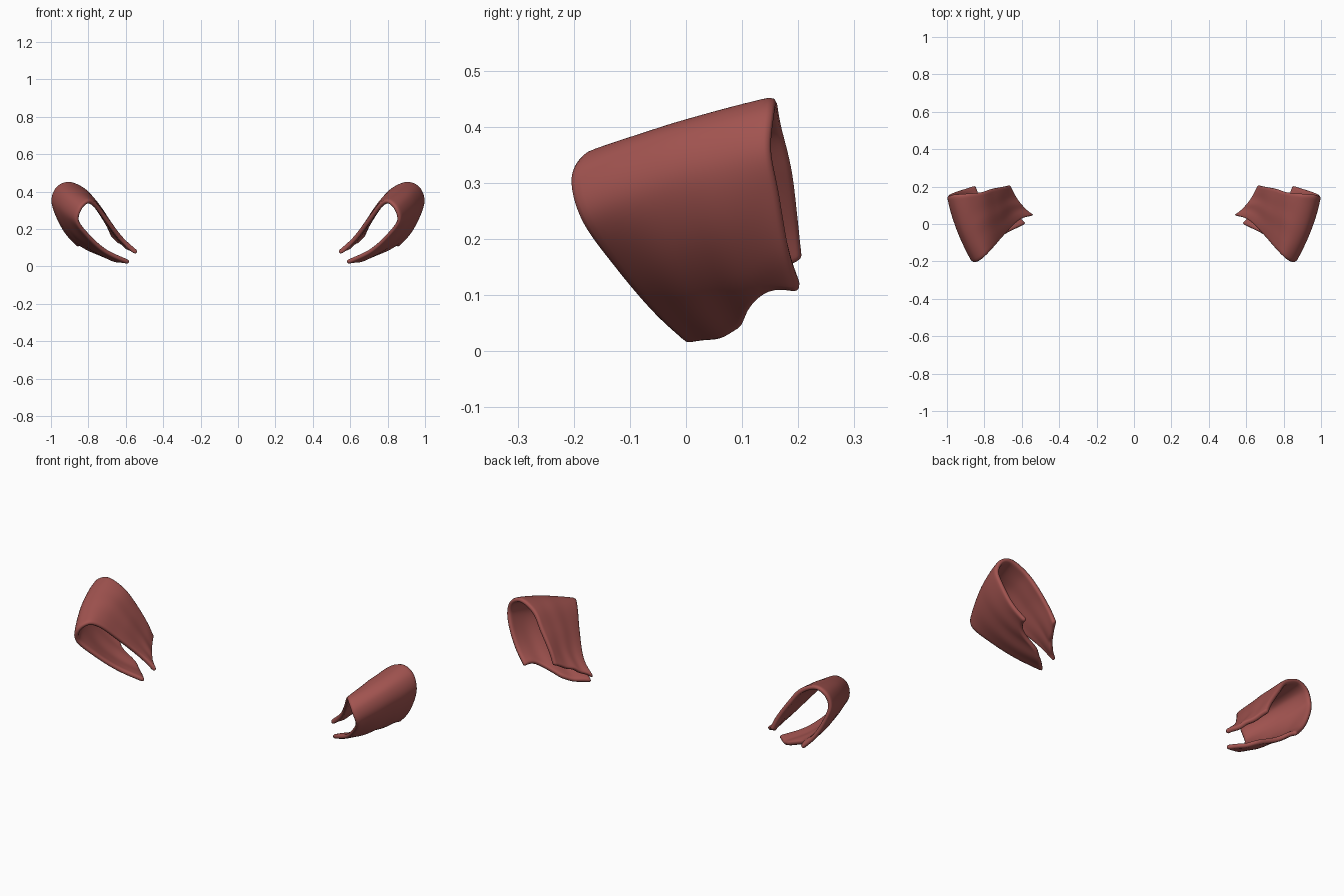
import bpy, bmesh, math
from mathutils import Vector

cube = bpy.data.objects.get("Cube")
if cube:
    bpy.data.objects.remove(cube, do_unlink=True)

cloth = bpy.data.materials.new("dusty red cloth")
cloth.use_nodes = True
colour = (0.36, 0.088, 0.08, 1)
cloth.diffuse_color = colour
shader = cloth.node_tree.nodes["Principled BSDF"]
shader.inputs["Base Color"].default_value = colour
shader.inputs["Roughness"].default_value = 0.8

# Each rib runs from the upper flap, over the fold, to the lower flap
FRONT_RIB = [(.53, .05, .08), (.61, .02, .15), (.69, -.06, .25), (.75, -.13, .33),
             (.80, -.18, .355), (.85, -.21, .31), (.865, -.19, .23), (.79, -.125, .14),
             (.70, -.06, .065), (.58, 0, .01)]
MIDDLE_RIB = [(.60, .11, .12), (.66, .10, .20), (.72, .06, .30), (.79, .03, .385),
              (.86, -.01, .41), (.925, -.03, .385), (.952, -.02, .305), (.91, .01, .20),
              (.82, .05, .105), (.70, .10, .035)]
BACK_RIB = [(.66, .21, .17), (.69, .20, .24), (.75, .19, .33), (.81, .17, .41),
            (.90, .16, .455), (.97, .155, .43), (1, .15, .36), (.98, .165, .28),
            (.93, .18, .18), (.86, .20, .10)]
ACROSS, ALONG = 16, 54


def point_on(rib, u):
    """Smooth curve through the rib points."""
    pts = [Vector(p) for p in rib]
    last = len(pts) - 1
    i = min(int(u), last - 1)
    t = u - i
    b, c = pts[i], pts[i + 1]
    a = pts[i - 1] if i else 2 * b - c
    d = pts[i + 2] if i + 2 <= last else 2 * c - b
    return b + t / 2 * (c - a + t * (2 * a - 5 * b + 4 * c - d + t * (3 * b - a - 3 * c + d)))


def cloth_point(s, v):
    """Point on the outer face: s along the strap, v from front to back."""
    notch = 0.45 * math.sin(math.pi * max(0, 2 * v - 1))
    u = s * (len(FRONT_RIB) - 1 - notch)
    f, m, b = (point_on(r, u) for r in (FRONT_RIB, MIDDLE_RIB, BACK_RIB))
    p = f * (1 - v) * (1 - 2 * v) + m * 4 * v * (1 - v) + b * v * (2 * v - 1)
    # Soft creases that fade out at the fold
    p.z += 0.004 * abs(2 * s - 1) * math.sin(5 * math.pi * v) * math.sin(math.pi * v)
    return p


def folded_strap(name, side):
    bm = bmesh.new()
    grid = []
    for j in range(ACROSS + 1):
        row = []
        for i in range(ALONG + 1):
            p = cloth_point(i / ALONG, j / ACROSS)
            row.append(bm.verts.new((side * p.x, p.y, p.z)))
        grid.append(row)
    for j in range(ACROSS):
        for i in range(ALONG):
            quad = [grid[j][i], grid[j][i + 1], grid[j + 1][i + 1], grid[j + 1][i]]
            bm.faces.new(quad if side > 0 else quad[::-1]).smooth = True
    mesh = bpy.data.meshes.new(name)
    bm.to_mesh(mesh)
    bm.free()
    mesh.materials.append(cloth)
    strap = bpy.data.objects.new(name, mesh)
    bpy.context.collection.objects.link(strap)
    # Cloth thickness, then rounded rims
    shell = strap.modifiers.new("thickness", 'SOLIDIFY')
    shell.thickness = 0.024
    shell.offset = -1
    strap.modifiers.new("soft_rims", 'SUBSURF').levels = 1
    strap.modifiers["soft_rims"].render_levels = 1


folded_strap("left_folded_strap", 1)
folded_strap("right_folded_strap", -1)
